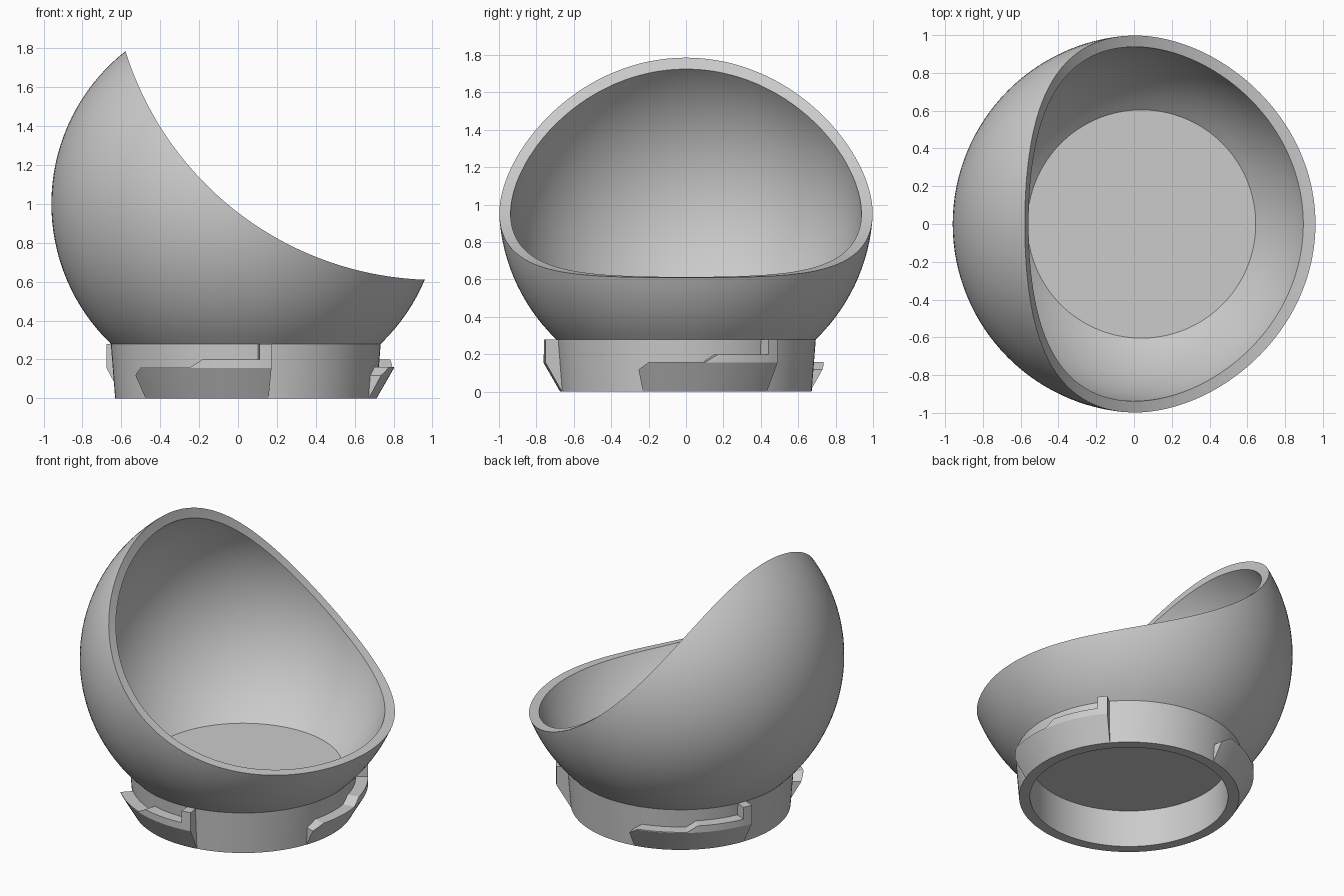
import bpy, bmesh
from math import sin, cos, radians, sqrt, asin, pi
from mathutils import Matrix, Vector

cube = bpy.data.objects.get("Cube")
if cube:
    bpy.data.objects.remove(cube, do_unlink=True)

CX = 0.04            # axis of the bowl and collar
CENTRE_Z = 1.0       # height of the sphere centre
SEAT_Z = 0.28        # where the bowl meets the collar

grey = bpy.data.materials.new("plain grey")
grey.use_nodes = True
colour = (0.6, 0.6, 0.6, 1)
grey.diffuse_color = colour
grey.node_tree.nodes["Principled BSDF"].inputs["Base Color"].default_value = colour


def make_object(name, bm):
    bmesh.ops.recalc_face_normals(bm, faces=bm.faces)
    mesh = bpy.data.meshes.new(name)
    bm.to_mesh(mesh)
    bm.free()
    obj = bpy.data.objects.new(name, mesh)
    bpy.context.collection.objects.link(obj)
    mesh.materials.append(grey)
    return obj


def select_only(obj):
    bpy.ops.object.select_all(action='DESELECT')
    obj.select_set(True)
    bpy.context.view_layer.objects.active = obj


def smooth(obj, angle=25):
    select_only(obj)
    bpy.ops.object.shade_smooth_by_angle(angle=radians(angle))


def lathe(name, profile, steps=128):
    """Spin a list of (radius, z) around the bowl axis."""
    bm = bmesh.new()
    verts = [bm.verts.new((CX + r, 0, z)) for r, z in profile]
    edges = [bm.edges.new(pair) for pair in zip(verts, verts[1:])]
    bmesh.ops.spin(bm, geom=verts + edges, cent=(CX, 0, 0), axis=(0, 0, 1),
                   angle=2 * pi, steps=steps, use_duplicate=False)
    bmesh.ops.remove_doubles(bm, verts=bm.verts, dist=1e-5)
    return make_object(name, bm)


def arc(radius, end=radians(70), steps=40):
    """Sphere profile from the seat height up to an elevation."""
    start = -asin((CENTRE_Z - SEAT_Z) / radius)
    angles = [start + (end - start) * i / steps for i in range(steps + 1)]
    return [(radius * cos(a), CENTRE_Z + radius * sin(a)) for a in angles]


# Bowl shell with its floor and hollow collar
collar = [(0, 0.25), (0.605, 0.25), (0.605, 0), (0.672, 0)]
bowl = lathe("bowl_and_collar", collar + arc(1.0) + arc(0.94)[::-1] + [(0, SEAT_Z)])

# Scooped opening: a wide cylinder lying along y
bm = bmesh.new()
bmesh.ops.create_cone(bm, cap_ends=True, segments=320, radius1=1.672, radius2=1.672, depth=3,
                      matrix=Matrix.Translation((1.0186, 0, 2.281)) @ Matrix.Rotation(pi / 2, 4, 'X'))
cutter = make_object("opening_cutter", bm)
cutter.hide_render = True
scoop = bowl.modifiers.new("scoop", 'BOOLEAN')
scoop.operation = 'DIFFERENCE'
scoop.solver = 'EXACT'
scoop.object = cutter
select_only(bowl)
bpy.ops.object.modifier_apply(modifier=scoop.name)
bpy.data.objects.remove(cutter, do_unlink=True)
smooth(bowl)

# Bayonet lugs: (degrees along the lug, height of its top)
LUG_TOP = [(0, 0.118), (5, 0.16), (28, 0.16), (33, 0.2), (55.3, 0.2), (55.3, SEAT_Z), (60, SEAT_Z)]
RIM_R, RIM_Z, FOOT_R, INNER_R = 0.762, 0.155, 0.673, 0.65


def lug_radius(z):
    return FOOT_R + (RIM_R - FOOT_R) * min(z / RIM_Z, 1)


def lug_stations():
    """Subdivide the top line so that the lug follows the collar."""
    stations = [LUG_TOP[0]]
    for (a0, z0), (a1, z1) in zip(LUG_TOP, LUG_TOP[1:]):
        n = max(1, round((a1 - a0) / 2.5))
        stations += [(a0 + (a1 - a0) * i / n, z0 + (z1 - z0) * i / n) for i in range(1, n + 1)]
    return stations


def make_lug(name, start):
    bm = bmesh.new()
    rings = []
    for angle, top in lug_stations():
        a = radians(start + angle)
        knee = min(RIM_Z, top - 0.002)
        section = [(INNER_R, 0), (FOOT_R, 0), (lug_radius(knee), knee),
                   (lug_radius(top), top), (INNER_R, top)]
        rings.append([bm.verts.new((CX + r * cos(a), r * sin(a), z)) for r, z in section])
    for near, far in zip(rings, rings[1:]):
        for i in range(5):
            j = (i + 1) % 5
            bm.faces.new((near[i], near[j], far[j], far[i]))
    bm.faces.new(rings[0])
    bm.faces.new(rings[-1][::-1])
    bmesh.ops.remove_doubles(bm, verts=bm.verts, dist=1e-5)
    smooth(make_object(name, bm), 15)


for name, start in (("front_lug", -140), ("left_lug", -20), ("back_lug", 100)):
    make_lug(name, start)
